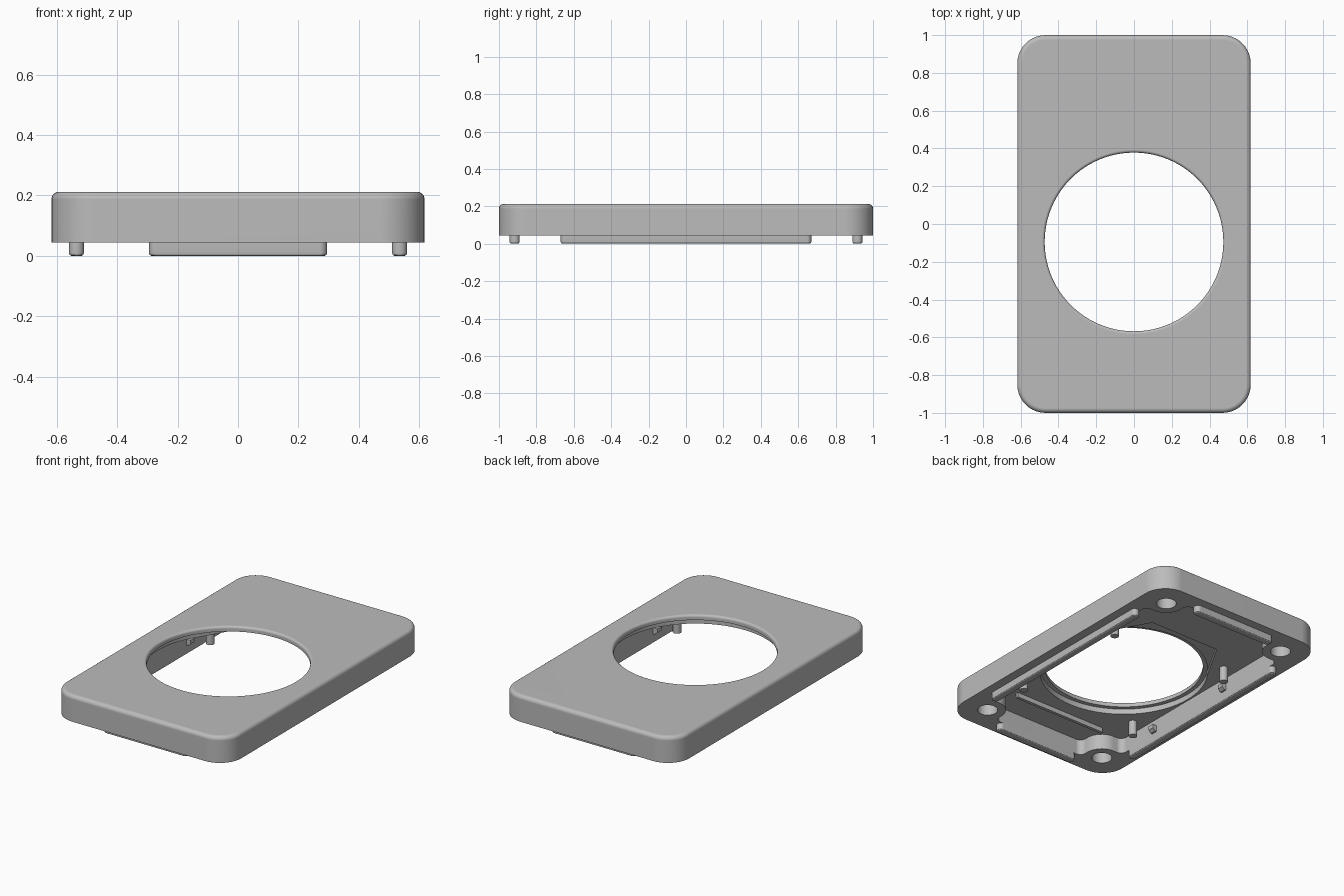
import bpy, bmesh
from math import pi, sin, cos
from mathutils import Vector

cube = bpy.data.objects.get("Cube")
if cube:
    bpy.data.objects.remove(cube, do_unlink=True)

grey = bpy.data.materials.new("satin_grey")
grey.use_nodes = True
GREY = (0.5, 0.5, 0.5, 1)
grey.diffuse_color = GREY
bsdf = next(n for n in grey.node_tree.nodes if n.type == "BSDF_PRINCIPLED")
bsdf.inputs["Base Color"].default_value = GREY
bsdf.inputs["Roughness"].default_value = 0.6

BASE, TOP, CEILING = 0.045, 0.212, 0.145
OPENING_Y, OPENING_R = -0.095, 0.473


def rounded(corners, steps=10):
    """Outline of (x, y, radius) right-angled corners, each turned into an arc."""
    out = []
    for i, (x, y, r) in enumerate(corners):
        p = Vector((x, y))
        u = (Vector(corners[i - 1][:2]) - p).normalized()
        v = (Vector(corners[(i + 1) % len(corners)][:2]) - p).normalized()
        c = p + (u + v) * r
        for k in range(steps + 1):
            a = k / steps * pi / 2
            out.append(c - v * r * cos(a) - u * r * sin(a))
    return out


def rect(hx, hy, r, x=0, y=0):
    return rounded([(x + sx * hx, y + sy * hy, r)
                    for sx, sy in ((-1, -1), (1, -1), (1, 1), (-1, 1))])


def circle(r, x=0, y=0, n=96):
    return [(x + r * cos(2 * pi * k / n), y + r * sin(2 * pi * k / n)) for k in range(n)]


def loft(name, rings):
    """Solid through a stack of (outline, z) rings, capped at both ends."""
    bm = bmesh.new()
    loops = [[bm.verts.new((p[0], p[1], z)) for p in outline] for outline, z in rings]
    n = len(loops[0])
    for a, b in zip(loops, loops[1:]):
        for i in range(n):
            j = (i + 1) % n
            bm.faces.new((a[i], a[j], b[j], b[i]))
    bm.faces.new(loops[0][::-1])
    bm.faces.new(loops[-1])
    bmesh.ops.remove_doubles(bm, verts=bm.verts, dist=1e-5)
    bmesh.ops.recalc_face_normals(bm, faces=bm.faces)
    mesh = bpy.data.meshes.new(name)
    bm.to_mesh(mesh)
    bm.free()
    obj = bpy.data.objects.new(name, mesh)
    bpy.context.collection.objects.link(obj)
    mesh.materials.append(grey)
    return obj


def activate(obj):
    bpy.ops.object.select_all(action="DESELECT")
    obj.select_set(True)
    bpy.context.view_layer.objects.active = obj


def cut(obj, cutter):
    mod = obj.modifiers.new("cut", "BOOLEAN")
    mod.operation, mod.solver, mod.object = "DIFFERENCE", "EXACT", cutter
    activate(obj)
    bpy.ops.object.modifier_apply(modifier=mod.name)
    bpy.data.objects.remove(cutter, do_unlink=True)


def smooth(obj):
    activate(obj)
    bpy.ops.object.shade_smooth_by_angle(angle=pi / 6)
    mod = obj.modifiers.new("even_shading", "WEIGHTED_NORMAL")
    mod.keep_sharp = True


# Outer shell with a filleted top edge
FILLET = 0.025
rings = [(rect(0.618, 1, 0.15), BASE)]
for k in range(7):
    a = k / 6 * pi / 2
    d = FILLET * (1 - cos(a))
    rings.append((rect(0.618 - d, 1 - d, 0.15 - d), TOP - FILLET + FILLET * sin(a)))
shell = loft("cover_shell", rings)

# Underside pocket that leaves a rounded boss in each corner
quarter = [(0.51, 0.72, 0.04), (0.335, 0.72, 0.11), (0.335, 0.89, 0.04)]
pocket = (quarter + [(-x, y, r) for x, y, r in quarter[::-1]]
          + [(-x, -y, r) for x, y, r in quarter]
          + [(x, -y, r) for x, y, r in quarter[::-1]])
outline = rounded(pocket)
cut(shell, loft("pocket_cutter", [(outline, -0.1), (outline, CEILING)]))

# Shallow recess around the opening, widened towards the back
ring = circle(0.5, 0, OPENING_Y)
cut(shell, loft("ring_cutter", [(ring, 0.1), (ring, 0.18)]))
flare = [(-0.46, 0.1), (0.46, 0.1), (0.25, 0.47), (-0.25, 0.47)]
cut(shell, loft("flare_cutter", [(flare, 0.1), (flare, 0.17)]))

# Round opening with a softened upper edge
EDGE = 0.015
rings = [(circle(OPENING_R, 0, OPENING_Y), 0.05)]
for k in range(6):
    a = k / 5 * pi / 2
    rings.append((circle(OPENING_R + EDGE * (1 - cos(a)), 0, OPENING_Y),
                  TOP - EDGE + EDGE * sin(a)))
rings.append((rings[-1][0], TOP + 0.1))
cut(shell, loft("opening_cutter", rings))

# Blind sockets in the corner bosses
for sx in (-1, 1):
    for sy in (-1, 1):
        socket = circle(0.06, sx * 0.445, sy * 0.83, 40)
        cut(shell, loft("socket_cutter", [(socket, -0.1), (socket, 0.15)]))
smooth(shell)


# Locating lips below the rim, one per side
def lip(name, hx, hy, x, y):
    rings = [(rect(hx - d, hy - d, 0.024 - d, x, y), z)
             for d, z in ((0.008, 0), (0.003, 0.003), (0, 0.009), (0, BASE))]
    smooth(loft(name, rings))


for s, side, end in ((-1, "right", "front"), (1, "left", "back")):
    lip(side + "_lip", 0.025, 0.67, s * 0.535, 0)
    lip(end + "_lip", 0.295, 0.0265, 0, s * 0.9165)

    # Pegs and small wall catches beside the opening
    for t, pos in ((-1, "front"), (1, "back")):
        peg = circle(0.025, s * 0.425, OPENING_Y + t * 0.422, 32)
        smooth(loft(f"{pos}_{side}_peg", [(peg, 0.05), (peg, CEILING + 0.005)]))
        y = OPENING_Y + t * 0.322
        wide = [(s * 0.515, y - 0.02), (s * 0.48, y - 0.02),
                (s * 0.48, y + 0.02), (s * 0.515, y + 0.02)]
        slim = [(s * 0.515, y - 0.02), (s * 0.5, y - 0.02),
                (s * 0.5, y + 0.02), (s * 0.515, y + 0.02)]
        loft(f"{pos}_{side}_catch", [(slim, 0.06), (wide, 0.075), (wide, 0.1)])

# Stiffening rib on the ceiling near the front
rib = [(-0.33, -0.705), (0.33, -0.705), (0.33, -0.685), (-0.33, -0.685)]
loft("front_rib", [(rib, 0.115), (rib, CEILING + 0.005)])
